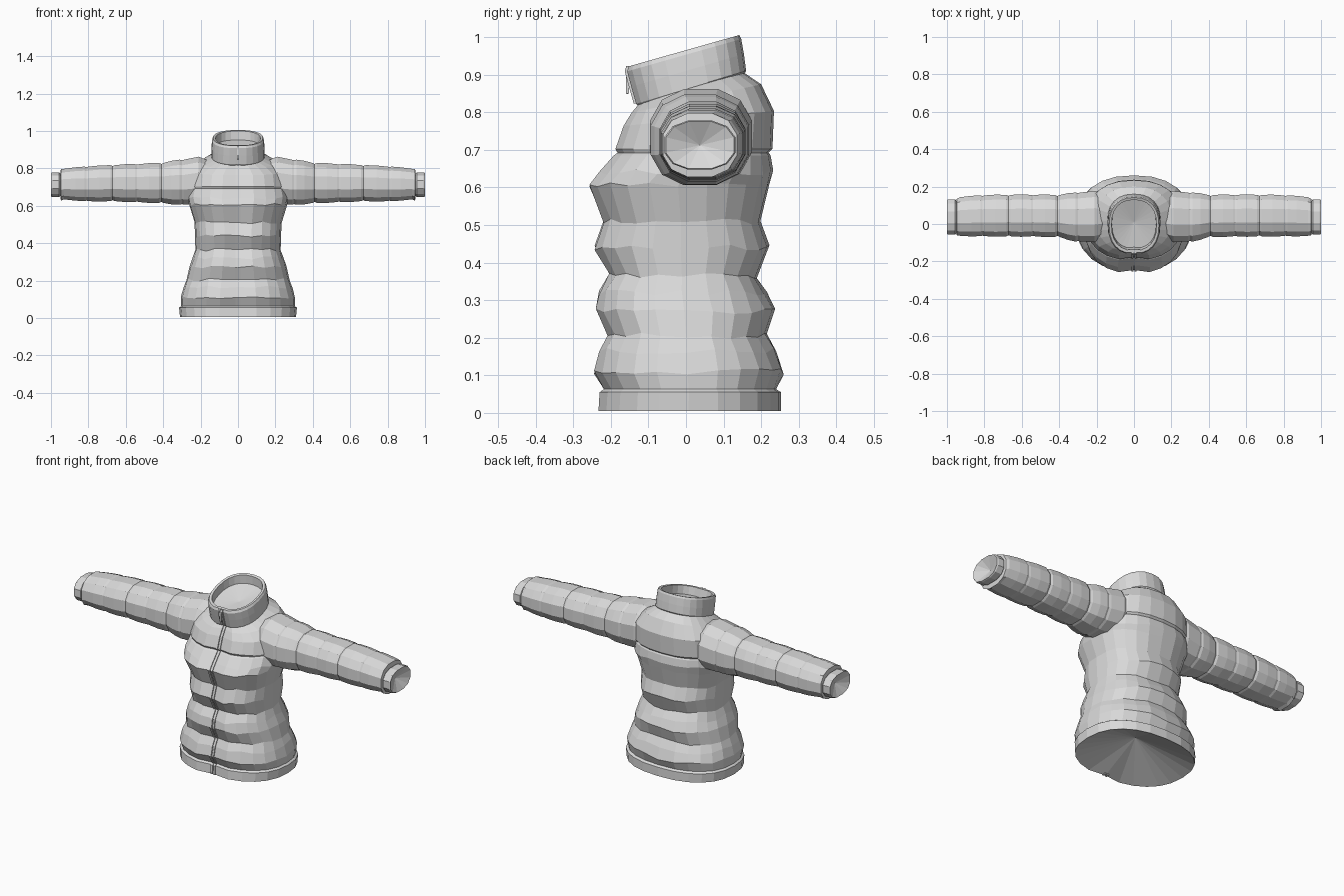
import bpy, bmesh, math, random
from mathutils import Vector

random.seed(4)
if "Cube" in bpy.data.objects:
    bpy.data.objects.remove(bpy.data.objects["Cube"])

fabric = bpy.data.materials.new("grey_fabric")
fabric.use_nodes = True
GREY = (0.7, 0.7, 0.7, 1)
fabric.diffuse_color = GREY
fabric.node_tree.nodes["Principled BSDF"].inputs["Base Color"].default_value = GREY


def power(v, p):
    return math.copysign(abs(v) ** p, v)


def loft(name, rings, start=None, end=None):
    """Skin a list of point rings, closing each end with a fan to a point."""
    bm = bmesh.new()
    loops = [[bm.verts.new(p) for p in ring] for ring in rings]
    n = len(loops[0])
    for a, b in zip(loops, loops[1:]):
        for i in range(n):
            j = (i + 1) % n
            bm.faces.new((a[i], a[j], b[j], b[i]))
    for loop, tip in ((loops[0], start), (loops[-1], end)):
        if tip:
            centre = bm.verts.new(tip)
            for i in range(n):
                bm.faces.new((loop[i], loop[(i + 1) % n], centre))
    bmesh.ops.recalc_face_normals(bm, faces=bm.faces)
    mesh = bpy.data.meshes.new(name)
    bm.to_mesh(mesh)
    bm.free()
    mesh.materials.append(fabric)
    obj = bpy.data.objects.new(name, mesh)
    bpy.context.collection.objects.link(obj)
    return obj


def level_ring(z, half_width, front, back, tilt=0, notch=0, wrinkle=0, n=24):
    """Rounded horizontal section, optionally tilted up toward the back."""
    pts = []
    for i in range(n):
        a = 2 * math.pi * i / n - math.pi / 2
        x = half_width * power(math.cos(a), 0.85)
        y = (front + back) / 2 + (back - front) / 2 * power(math.sin(a), 0.85)
        if i == 0:
            y += notch
        dz = random.uniform(-wrinkle, wrinkle) if i else 0
        pts.append(Vector((x, y, z + tilt * y + dz)))
    return pts


def sleeve_ring(x, y, top, bottom, half_depth, scale=1, n=12):
    """Rounded section across an arm."""
    pts = []
    for i in range(n):
        a = 2 * math.pi * (i + 0.5) / n
        pts.append(Vector((x, y + scale * half_depth * power(math.cos(a), 0.85),
                           (top + bottom) / 2
                           + scale * (top - bottom) / 2 * power(math.sin(a), 0.85))))
    return pts


# Quilted body: height, half width, front, back, tilt
body_profile = [
    (0.005, 0.31, -0.24, 0.253, 0), (0.055, 0.315, -0.237, 0.253, 0),
    (0.063, 0.304, -0.225, 0.24, 0), (0.11, 0.306, -0.252, 0.26, 0),
    (0.165, 0.292, -0.238, 0.24, 0), (0.205, 0.276, -0.215, 0.215, 0),
    (0.27, 0.26, -0.247, 0.237, 0), (0.32, 0.242, -0.238, 0.215, 0),
    (0.365, 0.228, -0.21, 0.188, 0), (0.44, 0.23, -0.25, 0.222, 0),
    (0.51, 0.233, -0.225, 0.198, 0), (0.605, 0.262, -0.264, 0.222, 0),
    (0.64, 0.27, -0.237, 0.232, 0), (0.685, 0.262, -0.198, 0.225, 0),
    (0.692, 0.258, -0.188, 0.22, 0), (0.702, 0.26, -0.194, 0.23, 0),
    (0.78, 0.25, -0.172, 0.234, 0.1), (0.83, 0.2, -0.15, 0.2, 0.22),
    (0.863, 0.138, -0.125, 0.15, 0.3),
]
body_rings = [level_ring(*r, notch=0.018, wrinkle=0.008 if 0.07 < r[0] < 0.68 else 0)
              for r in body_profile]
loft("jacket_body", body_rings, start=(0, 0.01, 0.12))

# Standing collar with a rolled rim and a sunken lining
collar_profile = [
    (0.852, 0.137, -0.13, 0.153, 0.3), (0.862, 0.143, -0.137, 0.16, 0.3),
    (0.91, 0.142, -0.15, 0.154, 0.29), (0.953, 0.139, -0.161, 0.147, 0.283),
    (0.965, 0.133, -0.157, 0.142, 0.283), (0.963, 0.12, -0.142, 0.129, 0.283),
    (0.915, 0.118, -0.13, 0.13, 0.283),
]
collar_rings = [level_ring(*r, notch=0.006) for r in collar_profile]
loft("collar", collar_rings, end=(0, 0.01, 0.9))

# Sleeve sections: x, y, top, bottom, half depth
sleeve_profile = [
    (0.12, 0.045, 0.83, 0.64, 0.11), (0.21, 0.04, 0.866, 0.605, 0.14),
    (0.30, 0.037, 0.85, 0.602, 0.135), (0.41, 0.043, 0.832, 0.612, 0.115),
    (0.54, 0.045, 0.825, 0.617, 0.114), (0.67, 0.045, 0.82, 0.622, 0.114),
    (0.81, 0.044, 0.812, 0.622, 0.112), (0.93, 0.04, 0.80, 0.632, 0.106),
]
for side, sign in (("left", 1), ("right", -1)):
    rings = []
    for k, (x, y, top, bottom, depth) in enumerate(sleeve_profile):
        if 2 <= k <= 6:
            # Stitched groove, shallower on alternate seams
            pinch = 0.95 if k % 2 else 0.975
            for dx, s in ((-0.012, 1), (0, pinch), (0.012, 1)):
                rings.append(sleeve_ring(x + dx, y, top, bottom, depth, s))
        else:
            rings.append(sleeve_ring(x, y, top, bottom, depth))
        if 2 <= k <= 6:
            # Puffed middle of each panel
            nxt = sleeve_profile[k + 1]
            mid = [(a + b) / 2 for a, b in zip(sleeve_profile[k], nxt)]
            rings.append(sleeve_ring(*mid, scale=1.025))
    # Tucked sleeve end and narrow cuff
    for x, s in ((0.947, 1.3), (0.95, 0.92), (0.956, 1), (0.993, 1), (1.0, 0.96)):
        rings.append(sleeve_ring(x, 0.037, 0.78, 0.645, 0.097 if s <= 1 else 0.078, s))
    for ring in rings:
        for p in ring:
            p.x *= sign
    loft(side + "_sleeve", rings, end=(sign * 0.965, 0.037, 0.712))


# Zip edging: two narrow strips following the front centre line
centre_line = [ring[0] for ring in body_rings] + [r[0] for r in collar_rings[1:5]]
for side, sign in (("left", 1), ("right", -1)):
    sections = []
    for p in centre_line:
        inner, outer = sign * 0.003, sign * 0.014
        sections.append([(inner, p.y - 0.007, p.z), (outer, p.y - 0.008, p.z),
                         (outer, p.y + 0.012, p.z), (inner, p.y + 0.012, p.z)])
    loft(side + "_zip_edge", sections, start=(sign * 0.008, centre_line[0].y, centre_line[0].z),
         end=(sign * 0.008, centre_line[-1].y, centre_line[-1].z))

# Zip pull hanging from the collar
pull = [[(x, y, z) for x, y in ((-0.006, -0.16), (0.006, -0.16), (0.006, -0.152), (-0.006, -0.152))]
        for z in (0.85, 0.915)]
loft("zip_pull", pull, start=(0, -0.156, 0.848), end=(0, -0.156, 0.917))
